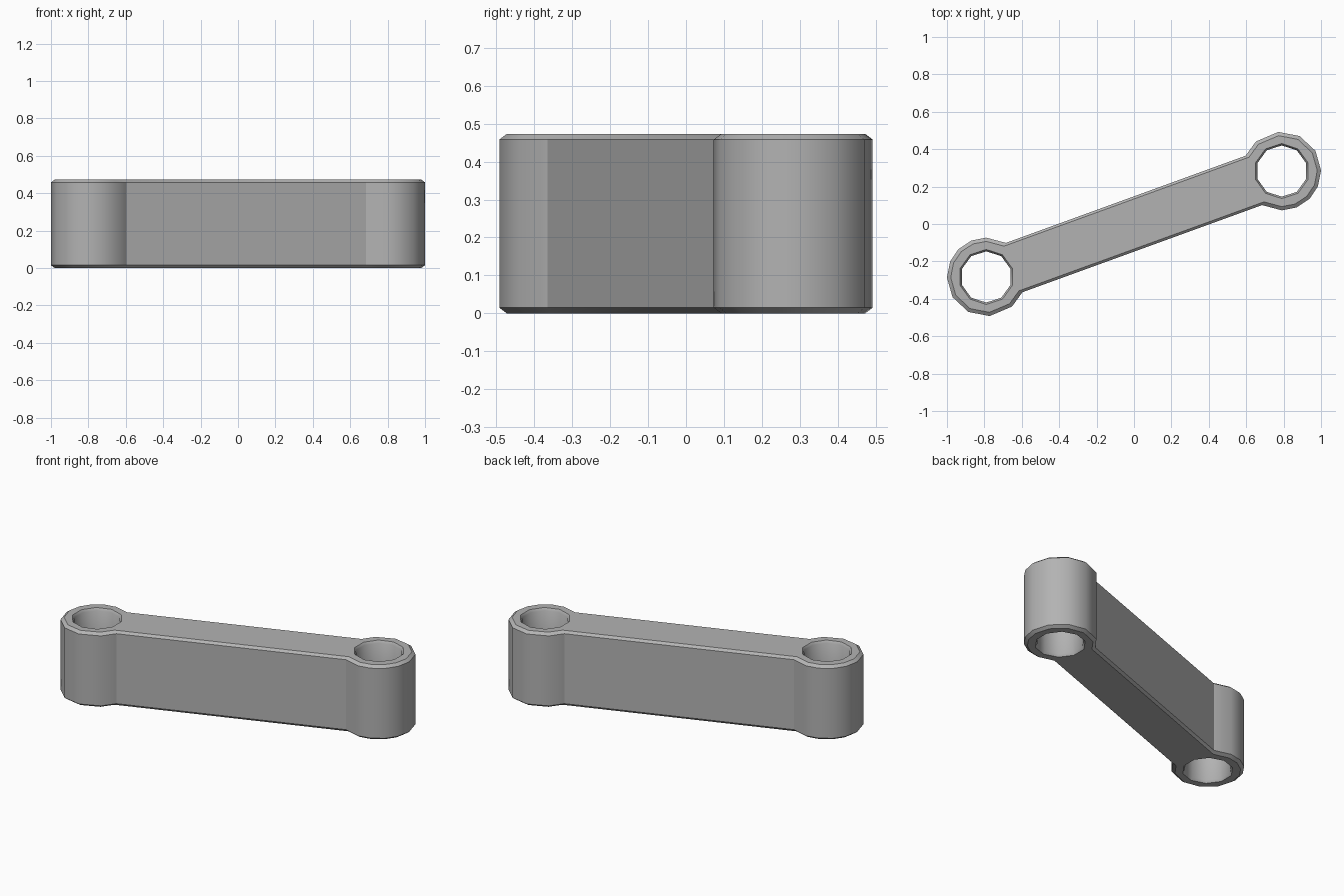
import bpy, bmesh
from math import radians, cos, sin

cube = bpy.data.objects.get("Cube")
if cube:
    bpy.data.objects.remove(cube)

HEIGHT = 0.473
CENTRE = (0.79, 0.283)      # boss centre; the other boss is turned half round
BOSS_R, HOLE_R = 0.21, 0.137
HOLE_SIDES = 10
BOSS_ANGLES = (-120, -90, -68, -45, -23, 1, 31, 63, 95, 131, 157)
CHAMFER, DROP = 0.02, 0.015


def boss_arc(sign, radius):
    """Faceted arc round one boss, from one bar corner to the other."""
    return [(sign * (CENTRE[0] + radius * cos(radians(a))),
             sign * (CENTRE[1] + radius * sin(radians(a)))) for a in BOSS_ANGLES]


def hole_ring(sign, radius):
    return [(sign * (CENTRE[0] + radius * cos(radians(360 * i / HOLE_SIDES + 18))),
             sign * (CENTRE[1] + radius * sin(radians(360 * i / HOLE_SIDES + 18))))
            for i in range(HOLE_SIDES)]


def section(inset):
    """Outer outline and both hole rings, pulled back from the edge by inset."""
    outline = boss_arc(1, BOSS_R - inset) + boss_arc(-1, BOSS_R - inset)
    return [outline] + [hole_ring(s, HOLE_R + inset * 0.5) for s in (1, -1)]


bm = bmesh.new()
levels = [(0, CHAMFER), (DROP, 0), (HEIGHT - DROP, 0), (HEIGHT, CHAMFER)]
rings = [[[bm.verts.new((x, y, z)) for x, y in loop] for loop in section(inset)]
         for z, inset in levels]

# Walls and chamfers between successive levels
for low, high in zip(rings, rings[1:]):
    for a, b in zip(low, high):
        for i in range(len(a)):
            j = (i + 1) % len(a)
            bm.faces.new((a[i], a[j], b[j], b[i]))

# Flat caps with the two holes left open
for level in (rings[0], rings[-1]):
    edges = [bm.edges.get((loop[i - 1], loop[i])) for loop in level for i in range(len(loop))]
    bmesh.ops.triangle_fill(bm, edges=edges, use_beauty=True)
bmesh.ops.recalc_face_normals(bm, faces=bm.faces[:])

mesh = bpy.data.meshes.new("link_arm")
bm.to_mesh(mesh)
bm.free()
arm = bpy.data.objects.new("link_arm", mesh)
bpy.context.collection.objects.link(arm)

# Plain grey finish
grey = bpy.data.materials.new("grey")
grey.use_nodes = True
grey.diffuse_color = (0.45, 0.45, 0.45, 1)
grey.node_tree.nodes["Principled BSDF"].inputs["Base Color"].default_value = grey.diffuse_color
mesh.materials.append(grey)

bpy.ops.object.select_all(action='DESELECT')
arm.select_set(True)
bpy.context.view_layer.objects.active = arm
bpy.ops.object.shade_smooth_by_angle(angle=radians(34))
